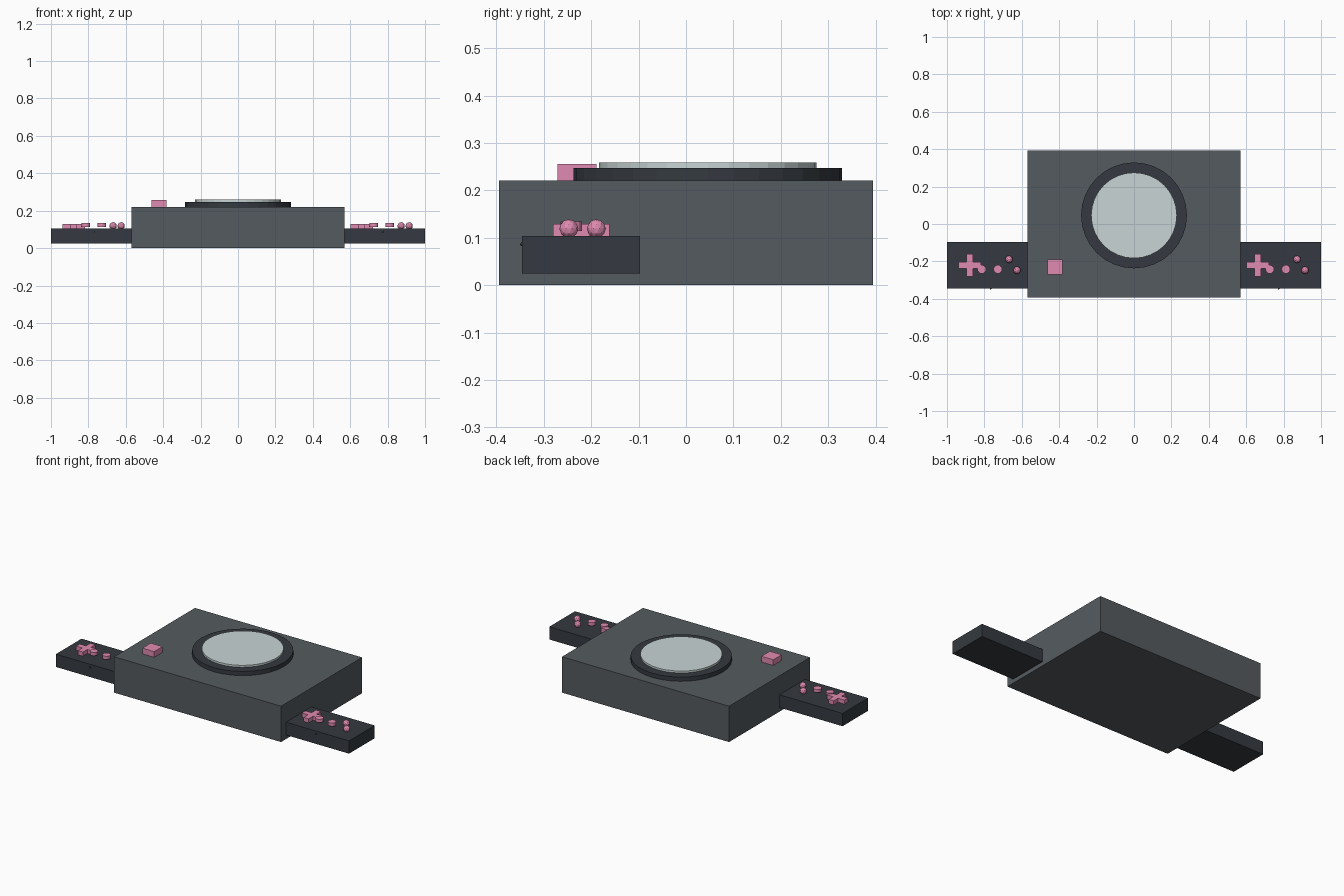
import bpy, bmesh

if "Cube" in bpy.data.objects:
    bpy.data.objects.remove(bpy.data.objects["Cube"])


def material(name, rgb):
    m = bpy.data.materials.new(name)
    m.diffuse_color = (*rgb, 1)
    m.use_nodes = True
    m.node_tree.nodes["Principled BSDF"].inputs["Base Color"].default_value = m.diffuse_color
    return m


CASE = material("case_grey", (0.09, 0.105, 0.115))
DARK = material("dark_slate", (0.035, 0.042, 0.052))
PINK = material("pink", (0.75, 0.26, 0.44))
PALE = material("pale_glass", (0.58, 0.66, 0.66))


def finish(name, bm, mat):
    bmesh.ops.recalc_face_normals(bm, faces=bm.faces[:])
    me = bpy.data.meshes.new(name)
    bm.to_mesh(me)
    bm.free()
    me.materials.append(mat)
    ob = bpy.data.objects.new(name, me)
    bpy.context.collection.objects.link(ob)
    return ob


def box(name, lo, hi, mat):
    bm = bmesh.new()
    bmesh.ops.create_cube(bm, size=1)
    for v in bm.verts:
        for i in range(3):
            v.co[i] = lo[i] if v.co[i] < 0 else hi[i]
    return finish(name, bm, mat)


def disc(name, x, y, z0, z1, r, sides, mat):
    bm = bmesh.new()
    bmesh.ops.create_cone(bm, cap_ends=True, segments=sides,
                          radius1=r, radius2=r, depth=z1 - z0)
    bmesh.ops.translate(bm, verts=bm.verts[:], vec=(x, y, (z0 + z1) / 2))
    return finish(name, bm, mat)


def ball(name, co, r, mat):
    bm = bmesh.new()
    bmesh.ops.create_icosphere(bm, subdivisions=2, radius=r)
    bmesh.ops.translate(bm, verts=bm.verts[:], vec=co)
    return finish(name, bm, mat)


def cross(name, x, y, z0, z1, a, w, mat):
    # plus-shaped outline extruded upwards
    bm = bmesh.new()
    outline = []
    c, s = 1, 0
    for _ in range(4):
        for px, py in ((a, -w), (a, w), (w, w)):
            outline.append((x + px * c - py * s, y + px * s + py * c, z0))
        c, s = -s, c
    face = bm.faces.new([bm.verts.new(p) for p in outline])
    ext = bmesh.ops.extrude_face_region(bm, geom=[face], use_keep_orig=True)
    top = [g for g in ext["geom"] if isinstance(g, bmesh.types.BMVert)]
    bmesh.ops.translate(bm, verts=top, vec=(0, 0, z1 - z0))
    return finish(name, bm, mat)


# Console case with disc lid and power button
box("console_body", (-0.57, -0.394, 0), (0.57, 0.394, 0.221), CASE)
disc("lid_rim", 0, 0.046, 0.215, 0.247, 0.283, 32, DARK)
disc("lid_window", 0, 0.046, 0.24, 0.259, 0.229, 32, PALE)
box("power_button", (-0.463, -0.271, 0.215), (-0.382, -0.189, 0.256), PINK)

# Two identical controllers, repeated rather than mirrored
for side, x in (("left", -0.77), ("right", 0.77)):
    box(side + "_controller", (x - 0.23, -0.346, 0.025),
        (x + 0.23, -0.097, 0.104), DARK)
    cross(side + "_direction_pad", x - 0.108, -0.221, 0.1, 0.129, 0.06, 0.017, PINK)
    for i, dx in enumerate((-0.044, 0.042)):
        disc(f"{side}_menu_button_{i}", x + dx, -0.242, 0.114, 0.134, 0.023, 16, PINK)
    for i, (dx, y) in enumerate(((0.102, -0.189), (0.145, -0.247))):
        ball(f"{side}_round_button_{i}", (x + dx, y, 0.119), 0.02, PINK)
    ball(side + "_front_sensor", (x + 0.003, -0.346, 0.086), 0.004, DARK)
